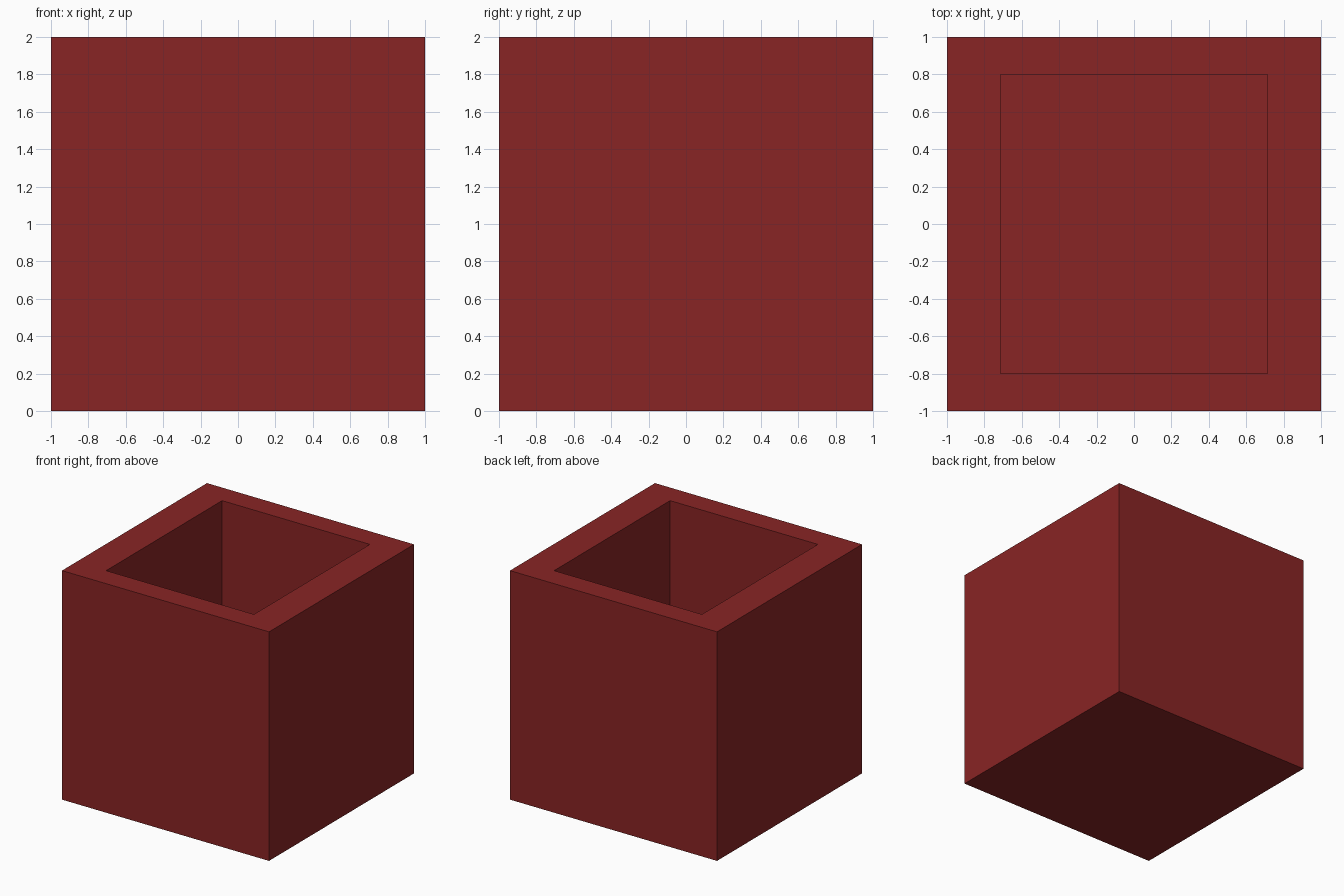
import bpy, bmesh
from mathutils import Vector

if "Cube" in bpy.data.objects:
    bpy.data.objects.remove(bpy.data.objects["Cube"])

WALL_X, WALL_Y, FLOOR = 0.286, 0.2, 0.2

# Outer block standing on the ground
bm = bmesh.new()
bmesh.ops.create_cube(bm, size=2)
bmesh.ops.translate(bm, verts=bm.verts, vec=(0, 0, 1))

# Rim: inset the top face, then size the opening to the wall thicknesses
top = max(bm.faces, key=lambda f: f.calc_center_median().z)
bmesh.ops.inset_region(bm, faces=[top], thickness=0.2)
for v in top.verts:
    v.co.x = (1 - WALL_X) * (1 if v.co.x > 0 else -1)
    v.co.y = (1 - WALL_Y) * (1 if v.co.y > 0 else -1)

# Cavity: push the opening down to the inner floor
pocket = bmesh.ops.extrude_discrete_faces(bm, faces=[top])["faces"][0]
bmesh.ops.translate(bm, verts=pocket.verts, vec=Vector((0, 0, FLOOR - 2)))
bmesh.ops.recalc_face_normals(bm, faces=bm.faces)

mesh = bpy.data.meshes.new("open_box")
bm.to_mesh(mesh)
bm.free()
box = bpy.data.objects.new("open_box", mesh)
bpy.context.collection.objects.link(box)

# Dark red finish
red = bpy.data.materials.new("dark_red")
red.diffuse_color = (0.25, 0.018, 0.018, 1)
red.use_nodes = True
red.node_tree.nodes["Principled BSDF"].inputs["Base Color"].default_value = red.diffuse_color
mesh.materials.append(red)
